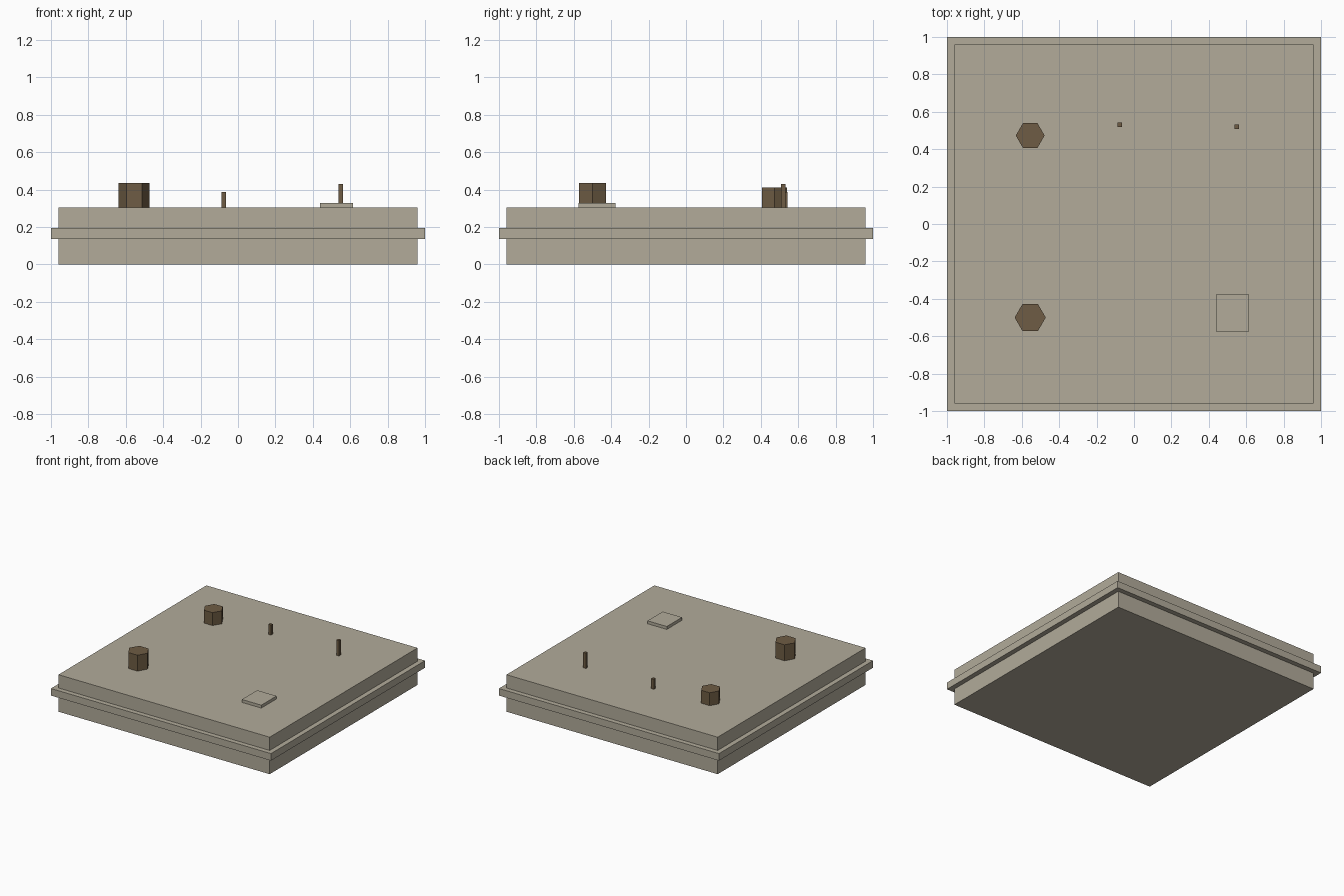
import bpy, bmesh
from math import cos, sin, tau

cube = bpy.data.objects.get("Cube")
if cube:
    bpy.data.objects.remove(cube, do_unlink=True)


def material(name, rgb):
    mat = bpy.data.materials.new(name)
    mat.use_nodes = True
    mat.diffuse_color = (*rgb, 1)
    mat.node_tree.nodes["Principled BSDF"].inputs["Base Color"].default_value = (*rgb, 1)
    return mat


stone = material("pale stone", (0.445, 0.407, 0.323))
bark = material("dark brown", (0.156, 0.107, 0.058))


def prism(name, outline, bottom, top, mat):
    """Extrude a flat outline straight up."""
    bm = bmesh.new()
    face = bm.faces.new([bm.verts.new((x, y, bottom)) for x, y in outline])
    raised = bmesh.ops.extrude_face_region(bm, geom=[face])["geom"]
    for v in raised:
        if isinstance(v, bmesh.types.BMVert):
            v.co.z = top
    bmesh.ops.recalc_face_normals(bm, faces=bm.faces)
    mesh = bpy.data.meshes.new(name)
    bm.to_mesh(mesh)
    bm.free()
    mesh.materials.append(mat)
    obj = bpy.data.objects.new(name, mesh)
    bpy.context.collection.objects.link(obj)


def rectangle(x, y, width, depth):
    return [(x + sx * width / 2, y + sy * depth / 2)
            for sx, sy in ((-1, -1), (1, -1), (1, 1), (-1, 1))]


def hexagon(x, y, radius):
    return [(x + radius * cos(i * tau / 6), y + radius * sin(i * tau / 6)) for i in range(6)]


# Square base with a projecting band around it
GROUND = 0.304
prism("base", rectangle(0, 0, 1.92, 1.92), 0, GROUND, stone)
prism("rim_band", rectangle(0, 0, 2, 2), 0.137, 0.195, stone)

# Low slab on the front left corner
prism("slab", rectangle(0.527, -0.477, 0.176, 0.198), GROUND, 0.328, stone)

# Hexagonal stumps on the right side
prism("back_stump", hexagon(-0.555, 0.473, 0.077), GROUND, 0.41, bark)
prism("front_stump", hexagon(-0.555, -0.5, 0.083), GROUND, 0.435, bark)

# Thin square posts towards the back
prism("short_post", rectangle(-0.075, 0.53, 0.024, 0.024), GROUND, 0.387, bark)
prism("tall_post", rectangle(0.55, 0.52, 0.024, 0.024), GROUND, 0.43, bark)
